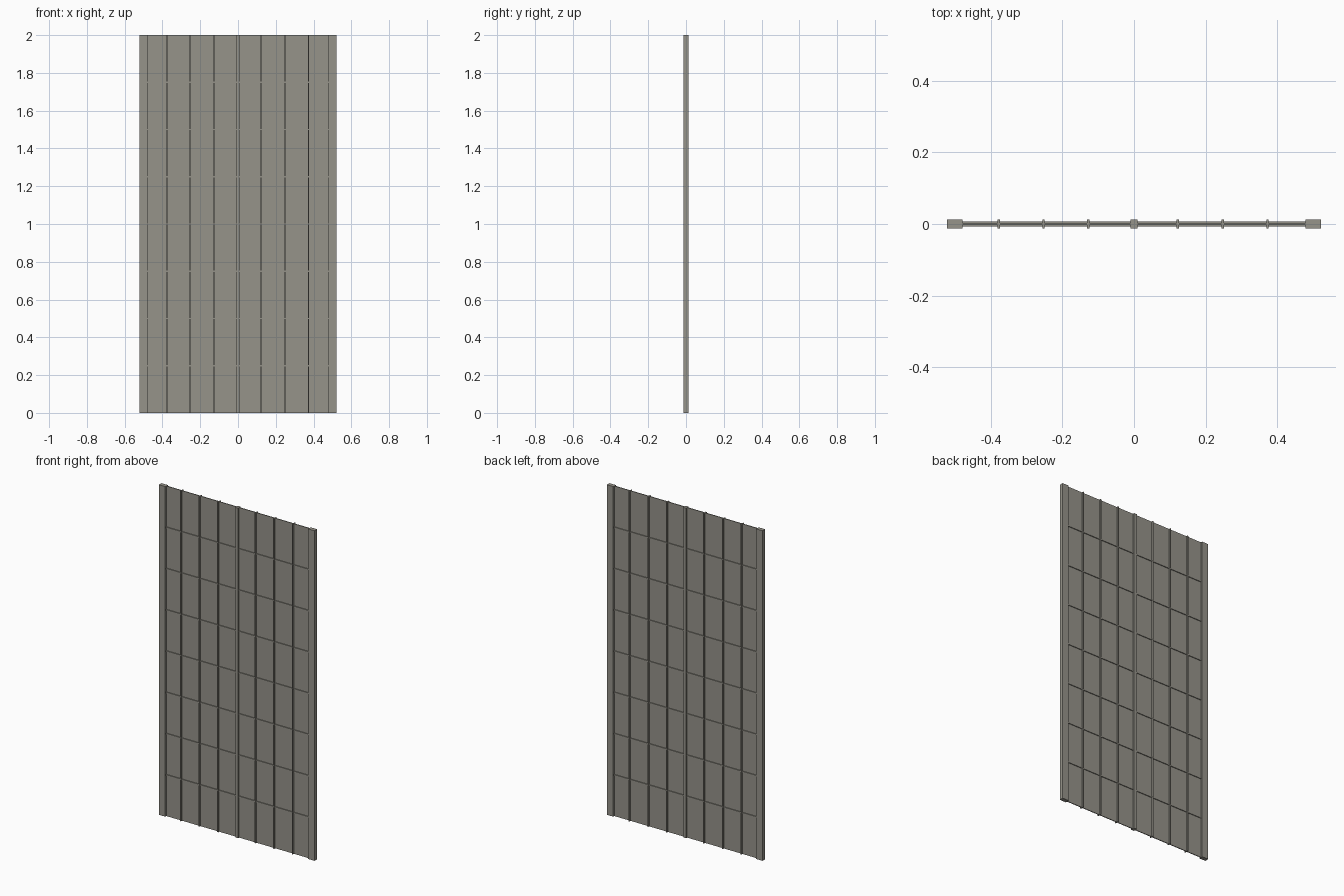
import bpy

if "Cube" in bpy.data.objects:
    bpy.data.objects.remove(bpy.data.objects["Cube"])

# Single grey paint
grey = bpy.data.materials.new("warm_grey")
grey.diffuse_color = (0.305, 0.292, 0.254, 1.0)
grey.use_nodes = True
grey.node_tree.nodes["Principled BSDF"].inputs["Base Color"].default_value = grey.diffuse_color


def box(name, x0, x1, depth, z0, z1):
    """Box between x0..x1 and z0..z1, centred on y = 0."""
    bpy.ops.mesh.primitive_cube_add(size=1, location=((x0 + x1) / 2, 0, (z0 + z1) / 2))
    ob = bpy.context.object
    ob.name = name
    ob.scale = (x1 - x0, depth, z1 - z0)
    bpy.ops.object.transform_apply(location=False, rotation=False, scale=True)
    ob.data.materials.append(grey)
    return ob


HEIGHT = 2.0
OUTER, INNER = 0.522, 0.479
FRAME_DEPTH = 0.025

# Thin infill sheet
box("panel_sheet", -INNER, INNER, 0.005, 0, HEIGHT)

# Side posts
box("left_post", -OUTER, -INNER, FRAME_DEPTH, 0, HEIGHT)
box("right_post", INNER, OUTER, FRAME_DEPTH, 0, HEIGHT)

# Wide centre upright and narrow uprights
box("centre_upright", -0.0095, 0.0095, FRAME_DEPTH, 0, HEIGHT)
for i in (-3, -2, -1, 1, 2, 3):
    x = i * 0.125 - 0.0025
    box(f"upright_{i + 4}", x - 0.0032, x + 0.0032, FRAME_DEPTH, 0, HEIGHT)

# Horizontal crossbars
for i in range(1, 8):
    z = i * 0.25
    box(f"crossbar_{i}", -INNER, INNER, 0.015, z - 0.0035, z + 0.0035)
